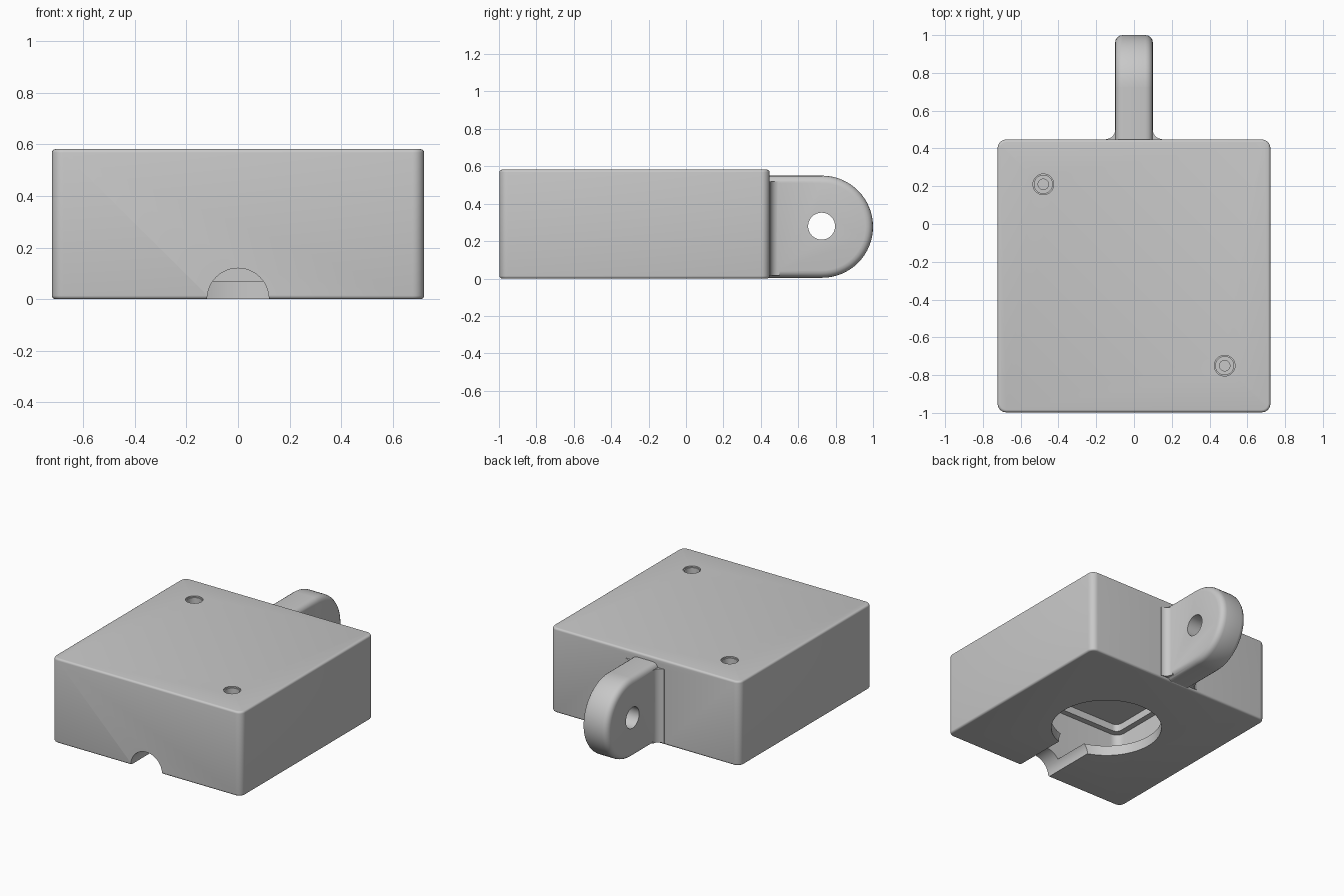
import bpy, bmesh
from math import cos, sin, pi, radians

old = bpy.data.objects.get("Cube")
if old:
    bpy.data.objects.remove(old, do_unlink=True)

grey = bpy.data.materials.new("plain grey")
grey.use_nodes = True
colour = (0.58, 0.58, 0.58, 1)
grey.diffuse_color = colour
grey.node_tree.nodes["Principled BSDF"].inputs["Base Color"].default_value = colour

MID_Y = -0.275  # centre of the housing
AXES = {"x": lambda a, b, c: (c, a, b),
        "y": lambda a, b, c: (a, c, b),
        "z": lambda a, b, c: (a, b, c)}


def arc(cx, cy, r, start, end, steps):
    """Points along an arc, angles in degrees."""
    angles = [radians(start + (end - start) * i / steps) for i in range(steps + 1)]
    return [(cx + r * cos(t), cy + r * sin(t)) for t in angles]


def circle(cx, cy, r, steps=48):
    return arc(cx, cy, r, 0, 360, steps)[:-1]


def rounded_square(half, r):
    """Rounded square outline around the housing centre."""
    k = half - r
    pts = []
    for i, (sx, sy) in enumerate([(1, 1), (-1, 1), (-1, -1), (1, -1)]):
        pts += arc(sx * k, MID_Y + sy * k, r, 90 * i, 90 * i + 90, 6)
    return pts


def prism(name, outline, axis, lo, hi, rim=0):
    """Extrude an outline along an axis, with optional rounded rims."""
    bm = bmesh.new()
    place = AXES[axis]
    low = [bm.verts.new(place(a, b, lo)) for a, b in outline]
    high = [bm.verts.new(place(a, b, hi)) for a, b in outline]
    caps = [bm.faces.new(low), bm.faces.new(high)]
    n = len(outline)
    for i in range(n):
        j = (i + 1) % n
        bm.faces.new((low[i], low[j], high[j], high[i]))
    bmesh.ops.recalc_face_normals(bm, faces=bm.faces)
    if rim:
        edges = list({e for f in caps for e in f.edges})
        bmesh.ops.bevel(bm, geom=edges, offset=rim, segments=4, profile=0.5,
                        affect="EDGES", clamp_overlap=True)
        bmesh.ops.recalc_face_normals(bm, faces=bm.faces)
    mesh = bpy.data.meshes.new(name)
    bm.to_mesh(mesh)
    bm.free()
    mesh.materials.append(grey)
    obj = bpy.data.objects.new(name, mesh)
    bpy.context.collection.objects.link(obj)
    return obj


def combine(base, tool, operation):
    """Apply a boolean and discard the tool."""
    mod = base.modifiers.new("join", "BOOLEAN")
    mod.operation = operation
    mod.solver = "EXACT"
    mod.object = tool
    bpy.context.view_layer.objects.active = base
    bpy.ops.object.modifier_apply(modifier=mod.name)
    bpy.data.objects.remove(tool, do_unlink=True)


# Housing block
body = prism("housing", rounded_square(0.722, 0.045), "z", 0, 0.582, rim=0.014)

# Hanging lug with a round end, and the fillets at its root
lug_outline = ([(0.38, 0.004), (0.725, 0.004)]
               + arc(0.727, 0.277, 0.273, -90, 90, 32)
               + [(0.725, 0.55), (0.38, 0.55)])
combine(body, prism("lug", lug_outline, "x", -0.1, 0.1, rim=0.04), "UNION")
curve = arc(0.149, 0.5, 0.05, 270, 180, 8)
root = [(-0.149, 0.43), (0.149, 0.43)] + curve + [(-x, y) for x, y in reversed(curve)]
combine(body, prism("lug_root", root, "z", 0.015, 0.52), "UNION")

# Hollow inside, narrower near the ceiling, with a round opening underneath
cutters = [
    prism("lower_cavity", rounded_square(0.6, 0.06), "z", 0.07, 0.42),
    prism("upper_cavity", rounded_square(0.56, 0.04), "z", 0.3, 0.47),
    prism("base_opening", circle(0, MID_Y, 0.353, 64), "z", -0.1, 0.2),
    # Cable channel through the front, and the lug pin hole
    prism("cable_channel", circle(0, 0, 0.12), "y", -1.1, -0.5),
    prism("pin_hole", circle(0.725, 0.28, 0.072), "x", -0.3, 0.3),
]
# Counterbored screw holes in opposite corners of the top
for x, y in [(-0.48, 0.21), (0.48, -0.75)]:
    for r, z in [(0.028, 0.4), (0.048, 0.53), (0.055, 0.573)]:
        cutters.append(prism("screw_hole", circle(x, y, r, 32), "z", z, 0.7))
for cutter in cutters:
    combine(body, cutter, "DIFFERENCE")

# Smooth the rounded parts and keep the edges crisp
bpy.ops.object.select_all(action="DESELECT")
body.select_set(True)
bpy.context.view_layer.objects.active = body
bpy.ops.object.shade_smooth_by_angle(angle=radians(30))
